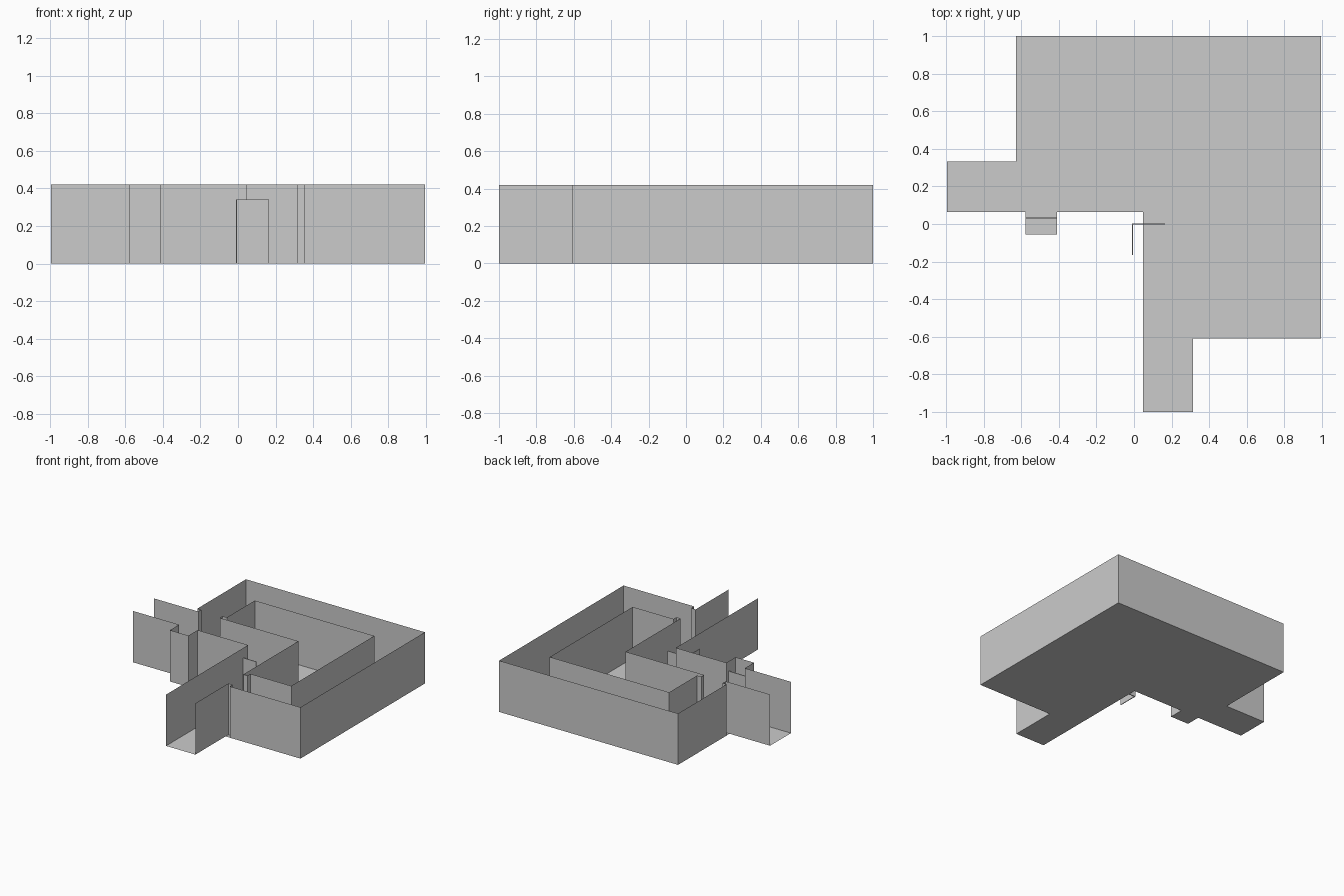
import bpy

if "Cube" in bpy.data.objects:
    bpy.data.objects.remove(bpy.data.objects["Cube"])

H = 0.42       # wall height
DOOR_H = 0.34  # door height


def make_object(name, verts, faces):
    mesh = bpy.data.meshes.new(name)
    mesh.from_pydata(verts, [], faces)
    mesh.update()
    obj = bpy.data.objects.new(name, mesh)
    bpy.context.collection.objects.link(obj)
    return obj


def wall(name, path, closed=False):
    """Single-sheet wall raised from a plan path."""
    n = len(path)
    verts = [(x, y, z) for z in (0, H) for x, y in path]
    count = n if closed else n - 1
    faces = [(i, (i + 1) % n, n + (i + 1) % n, n + i) for i in range(count)]
    return make_object(name, verts, faces)


def door(name, x0, x1, y0, y1):
    bpy.ops.mesh.primitive_cube_add(
        size=1, location=((x0 + x1) / 2, (y0 + y1) / 2, DOOR_H / 2))
    obj = bpy.context.object
    obj.name = name
    obj.scale = (x1 - x0, y1 - y0, DOOR_H)
    return obj


# Floor covering the whole plan
floor = [(-0.628, 1), (-0.628, 0.333), (-0.995, 0.333), (-0.995, 0.063),
         (-0.577, 0.063), (-0.577, -0.056), (-0.41, -0.056), (-0.41, 0.063),
         (0.048, 0.063), (0.048, -1), (0.314, -1), (0.314, -0.61),
         (0.993, -0.61), (0.993, 1)]
make_object("floor", [(x, y, 0) for x, y in floor], [range(len(floor))])

# Outer wall with door jambs stepping in at both passage mouths
wall("outer_wall", [(-0.995, 0.333), (-0.592, 0.333), (-0.592, 0.37),
                    (-0.628, 0.37), (-0.628, 1), (0.993, 1), (0.993, -0.61),
                    (0.353, -0.61), (0.353, -0.573), (0.314, -0.573),
                    (0.314, -1)])

# Corner wall with the small door alcove; passage ends stay open
wall("corner_wall", floor[3:10])

# L-shaped inner core with matching jambs
wall("inner_wall", [(-0.36, 0.732), (-0.36, 0.37), (-0.398, 0.37),
                    (-0.398, 0.333), (0.314, 0.333), (0.314, -0.38),
                    (0.353, -0.38), (0.353, -0.342), (0.722, -0.342),
                    (0.722, 0.732)], closed=True)

# Door leaves
door("alcove_door", -0.577, -0.41, 0.028, 0.034)
door("corner_door_a", -0.005, 0.165, -0.003, 0.003)
door("corner_door_b", -0.011, -0.005, -0.165, 0.003)
